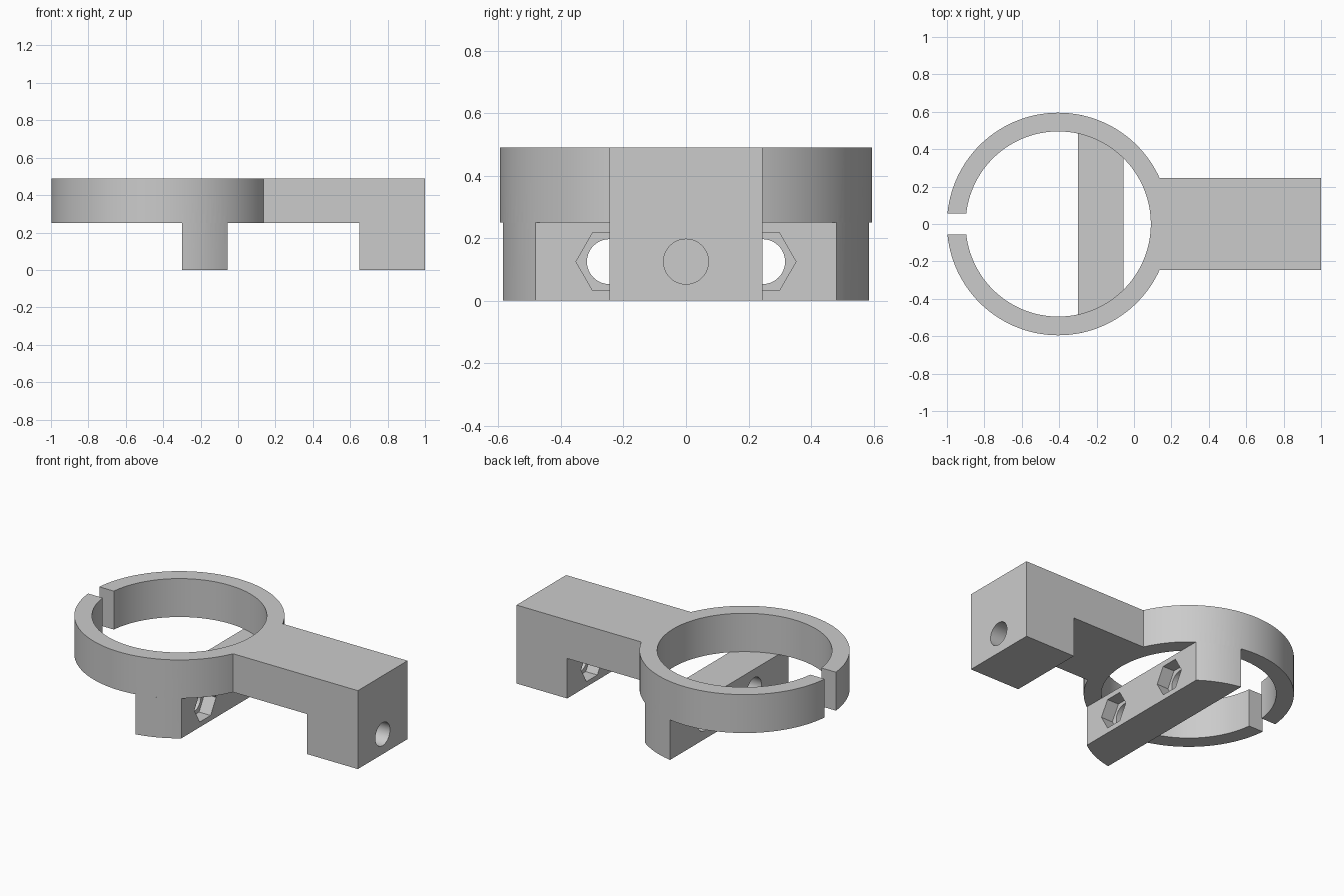
import bpy, bmesh, math
from mathutils import Matrix, Vector

if "Cube" in bpy.data.objects:
    bpy.data.objects.remove(bpy.data.objects["Cube"], do_unlink=True)

# Main dimensions
RING_X, R_OUT, R_IN = -0.405, 0.595, 0.495
GAP, HALF_W = 0.055, 0.245
Z_MID, Z_TOP = 0.25, 0.49
BAR_X0, BAR_X1 = -0.3, -0.055
BLOCK_X = 0.65
HOLE_Z, HOLE_R, HEX_R, HEX_DEPTH = 0.125, 0.072, 0.107, 0.08

grey = bpy.data.materials.new("light grey plastic")
grey.use_nodes = True
colour = (0.6, 0.6, 0.6, 1)
grey.diffuse_color = colour
grey.node_tree.nodes["Principled BSDF"].inputs["Base Color"].default_value = colour


def extrude(name, points, offset):
    """Extrude a planar outline into a closed solid."""
    bm = bmesh.new()
    face = bm.faces.new([bm.verts.new(p) for p in points])
    new = bmesh.ops.extrude_face_region(bm, geom=[face])["geom"]
    bmesh.ops.translate(bm, vec=Vector(offset),
                        verts=[g for g in new if isinstance(g, bmesh.types.BMVert)])
    bmesh.ops.recalc_face_normals(bm, faces=bm.faces)
    mesh = bpy.data.meshes.new(name)
    bm.to_mesh(mesh)
    bm.free()
    mesh.materials.append(grey)
    obj = bpy.data.objects.new(name, mesh)
    bpy.context.collection.objects.link(obj)
    return obj


def arc(radius, start, end, steps, z):
    angles = [start + (end - start) * i / steps for i in range(steps + 1)]
    return [(RING_X + radius * math.cos(a), radius * math.sin(a), z) for a in angles]


def x_prism(name, radius, sides, x0, x1, y):
    """Prism along x, with a corner pointing sideways."""
    turns = [2 * math.pi * i / sides for i in range(sides)]
    pts = [(x0, y + radius * math.cos(t), HOLE_Z + radius * math.sin(t)) for t in turns]
    return extrude(name, pts, (x1 - x0, 0, 0))


def combine(target, other, operation):
    mod = target.modifiers.new(operation.lower(), "BOOLEAN")
    mod.operation, mod.solver, mod.object = operation, "EXACT", other
    bpy.context.view_layer.objects.active = target
    bpy.ops.object.modifier_apply(modifier=mod.name)
    bpy.data.objects.remove(other, do_unlink=True)


# Split clamp ring
a_out = math.pi - math.asin(GAP / R_OUT)
a_in = math.pi - math.asin(GAP / R_IN)
body = extrude("clamp_bracket",
               arc(R_OUT, -a_out, a_out, 120, Z_MID) + arc(R_IN, a_in, -a_in, 120, Z_MID),
               (0, 0, Z_TOP - Z_MID))

# Arm with its hanging end block, as one side profile
side = [(0.12, Z_MID), (BLOCK_X, Z_MID), (BLOCK_X, 0), (1, 0), (1, Z_TOP), (0.12, Z_TOP)]
arm = extrude("arm", [(x, -HALF_W, z) for x, z in side], (0, 2 * HALF_W, 0))
combine(body, arm, "UNION")

# Crossbar under the ring, its ends following the ring's outside
a0 = math.acos((BAR_X1 - RING_X) / R_OUT)
a1 = math.acos((BAR_X0 - RING_X) / R_OUT)
bar = extrude("crossbar", arc(R_OUT, a0, a1, 10, 0) + arc(R_OUT, -a1, -a0, 10, 0), (0, 0, Z_MID))
combine(body, bar, "UNION")

# Bolt holes, each with a hexagonal nut pocket
for y in (-HALF_W, HALF_W):
    combine(body, x_prism("bar_hole", HOLE_R, 40, BAR_X0 - 0.05, BAR_X1 + 0.05, y), "DIFFERENCE")
    combine(body, x_prism("bar_pocket", HEX_R, 6, BAR_X1 - HEX_DEPTH, BAR_X1 + 0.05, y), "DIFFERENCE")
combine(body, x_prism("block_hole", HOLE_R, 40, BLOCK_X - 0.05, 1.05, 0), "DIFFERENCE")
combine(body, x_prism("block_pocket", HEX_R, 6, BLOCK_X - 0.05, BLOCK_X + HEX_DEPTH, 0), "DIFFERENCE")

# Smooth curved walls, crisp edges
bpy.ops.object.select_all(action="DESELECT")
body.select_set(True)
bpy.context.view_layer.objects.active = body
bpy.ops.object.shade_smooth_by_angle(angle=math.radians(30))
